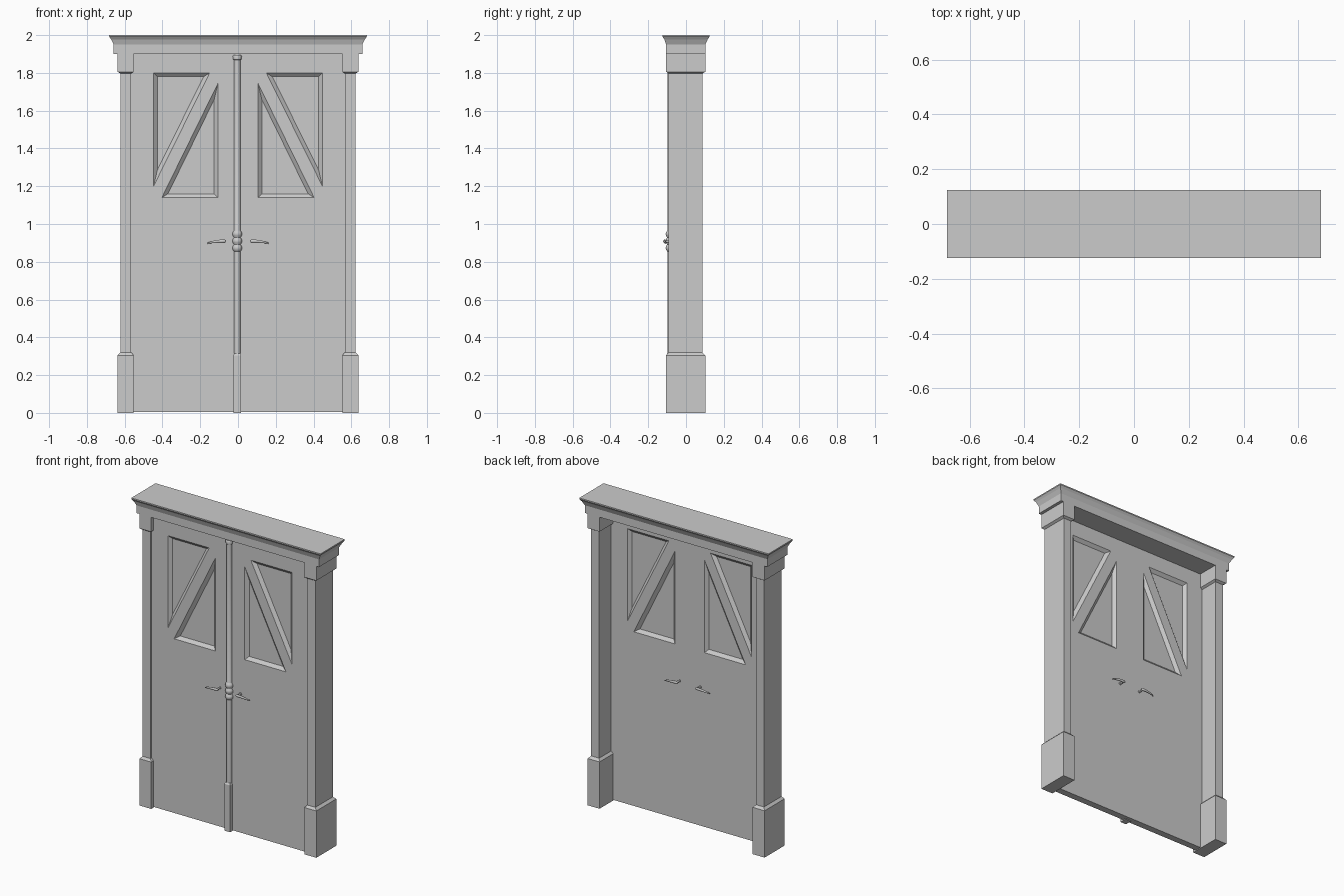
import bpy, bmesh, math
from mathutils import Vector

cube = bpy.data.objects.get("Cube")
if cube:
    bpy.data.objects.remove(cube, do_unlink=True)

grey = bpy.data.materials.new("plain_grey")
grey.use_nodes = True
COLOUR = (0.6, 0.6, 0.6, 1)
grey.diffuse_color = COLOUR
grey.node_tree.nodes["Principled BSDF"].inputs["Base Color"].default_value = COLOUR

FRONT, BACK = -0.082, -0.038      # door faces
MID = (FRONT + BACK) / 2


def finish(bm, name, smooth=False):
    bmesh.ops.recalc_face_normals(bm, faces=bm.faces)
    mesh = bpy.data.meshes.new(name)
    bm.to_mesh(mesh)
    bm.free()
    mesh.materials.append(grey)
    ob = bpy.data.objects.new(name, mesh)
    bpy.context.collection.objects.link(ob)
    if smooth:
        bpy.ops.object.select_all(action='DESELECT')
        ob.select_set(True)
        bpy.context.view_layer.objects.active = ob
        bpy.ops.object.shade_smooth_by_angle(angle=math.radians(40))
    return ob


def loft(name, rings, smooth=False):
    """Skin a stack of equal-length rings and cap both ends."""
    bm = bmesh.new()
    loops = [[bm.verts.new(p) for p in ring] for ring in rings]
    n = len(loops[0])
    for a, b in zip(loops, loops[1:]):
        for i in range(n):
            j = (i + 1) % n
            bm.faces.new((a[i], a[j], b[j], b[i]))
    bm.faces.new(loops[0])
    bm.faces.new(loops[-1])
    return finish(bm, name, smooth)


def rect(x0, x1, y0, y1, z):
    return [(x0, y0, z), (x1, y0, z), (x1, y1, z), (x0, y1, z)]


def circle(cx, cy, z, r, n=16):
    return [(cx + r * math.cos(2 * math.pi * i / n),
             cy + r * math.sin(2 * math.pi * i / n), z) for i in range(n)]


def mirror(ob, axes=(True, False, False), centre_y=0.0):
    mod = ob.modifiers.new("Mirror", 'MIRROR')
    mod.use_axis = axes
    if centre_y:
        # shift the object origin so the y mirror plane is the door's middle
        for v in ob.data.vertices:
            v.co.y -= centre_y
        ob.location.y = centre_y
    return ob


# Columns: plinth, shaft and capital, mirrored
BLOCK = (0.552, 0.638, -0.105, 0.102)
SHAFT = (0.566, 0.623, -0.093, 0.087)
mirror(loft("column_plinth", [rect(*BLOCK, 0), rect(*BLOCK, 0.305), rect(*SHAFT, 0.32)]))
mirror(loft("column_shaft", [rect(*SHAFT, 0.315), rect(*SHAFT, 1.81)]))
mirror(loft("column_capital", [rect(*SHAFT, 1.797), rect(*BLOCK, 1.806), rect(*BLOCK, 1.90)]))

# Lintel beam and flared cornice
BEAM = (-0.658, 0.658, -0.105, 0.102)
loft("lintel", [rect(*BEAM, 1.90), rect(*BEAM, 1.953)])
loft("cornice", [rect(*BEAM, 1.95),
                 rect(-0.672, 0.672, -0.115, 0.115, 1.978),
                 rect(-0.682, 0.682, -0.125, 0.125, 1.992),
                 rect(-0.682, 0.682, -0.125, 0.125, 2.0)])


def inset(points, d):
    """Offset a convex counter-clockwise outline inwards by d."""
    n, out = len(points), []
    for i in range(n):
        p = Vector(points[i])
        a = (p - Vector(points[i - 1])).normalized()
        b = (Vector(points[(i + 1) % n]) - p).normalized()
        na, nb = Vector((-a.y, a.x)), Vector((-b.y, b.x))
        out.append(p + (na + nb) * (d / (1 + na.dot(nb))))
    return out


# Door leaf with two triangular panels sunk into each face
OUTLINE = [(0, 0.005), (0.58, 0.005), (0.58, 1.902), (0, 1.902)]
PANELS = [[(0.15, 1.80), (0.447, 1.20), (0.447, 1.80)],
          [(0.106, 1.14), (0.403, 1.14), (0.106, 1.745)]]
bm = bmesh.new()
rims = []
for y, sunk in ((FRONT, 0.018), (BACK, -0.018)):
    def ring(points, depth):
        return [bm.verts.new((p[0], depth, p[1])) for p in points]

    def edges(vs):
        return [bm.edges.new((vs[i - 1], vs[i])) for i in range(len(vs))]

    rim = ring(OUTLINE, y)
    rims.append(rim)
    border = edges(rim)
    for panel in PANELS:
        outer, inner = ring(panel, y), ring(inset(panel, 0.02), y + sunk)
        border += edges(outer)
        panel_faces = [(outer[i - 1], outer[i], inner[i], inner[i - 1]) for i in range(3)]
        for f in panel_faces:
            bm.faces.new(f)
        bm.faces.new(inner)
    bmesh.ops.triangle_fill(bm, use_beauty=True, use_dissolve=False, edges=border)
# outer edges of the leaf; the meeting edge stays open and merges in the mirror
for i in range(3):
    bm.faces.new((rims[0][i], rims[0][i + 1], rims[1][i + 1], rims[1][i]))
mirror(finish(bm, "door_leaves"))

# Centre post covering the joint: foot block, turned pole with beads, small cap
CX = -0.004
loft("post_foot", [rect(CX - 0.021, CX + 0.021, -0.105, MID, 0),
                   rect(CX - 0.021, CX + 0.021, -0.105, MID, 0.305),
                   rect(CX - 0.016, CX + 0.016, -0.099, MID, 0.315)])
profile = [(0.31, 0.017), (0.855, 0.017)]
for zc in (0.873, 0.91, 0.947):
    profile += [(zc - 0.017, 0.018), (zc - 0.010, 0.0235), (zc, 0.0255),
                (zc + 0.010, 0.0235), (zc + 0.017, 0.018)]
profile += [(0.966, 0.017), (1.868, 0.017), (1.872, 0.022), (1.888, 0.024), (1.895, 0.020)]
loft("post_pole", [circle(CX, FRONT, z, r) for z, r in profile], smooth=True)


# Lever handles on both faces of both leaves
def yz_ring(x, y, z, ry, rz, n=10):
    return [(x, y + ry * math.cos(2 * math.pi * i / n),
             z + rz * math.sin(2 * math.pi * i / n)) for i in range(n)]


lever = [(0.064, -0.112, 0.909, 0.004, 0.005), (0.070, -0.113, 0.909, 0.007, 0.009),
         (0.085, -0.114, 0.909, 0.007, 0.009), (0.110, -0.114, 0.908, 0.006, 0.008),
         (0.138, -0.112, 0.904, 0.005, 0.006), (0.162, -0.108, 0.898, 0.003, 0.003)]
mirror(loft("handle_lever", [yz_ring(*p) for p in lever], smooth=True),
       (True, True, False), MID)
stem = [[(0.075 + r * math.cos(i * math.pi / 5), y, 0.908 + r * math.sin(i * math.pi / 5))
         for i in range(10)]
        for y, r in ((FRONT + 0.004, 0.010), (FRONT - 0.005, 0.010),
                     (FRONT - 0.007, 0.006), (-0.112, 0.006))]
mirror(loft("handle_stem", stem, smooth=True), (True, True, False), MID)
